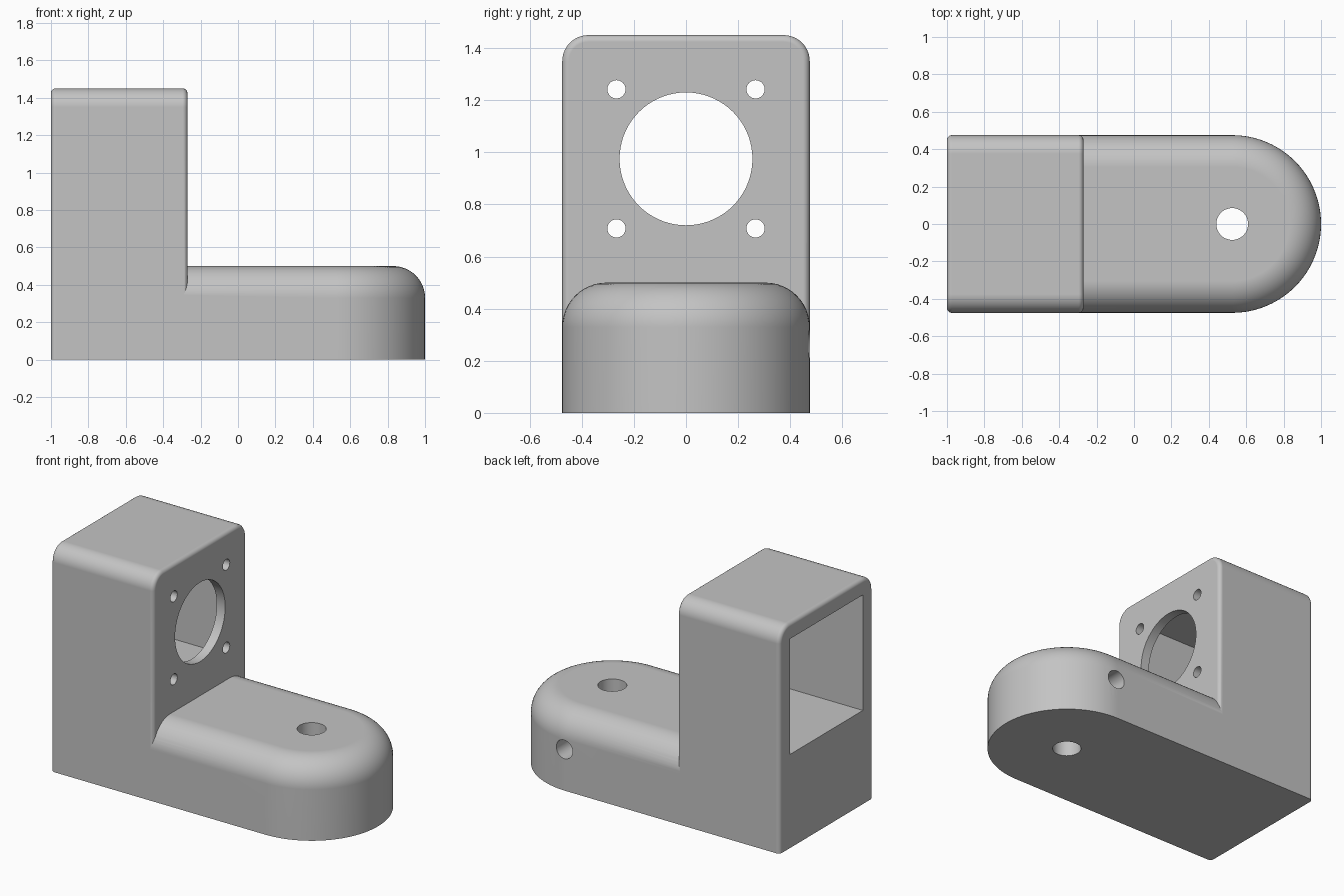
import bpy, bmesh, math
from mathutils import Matrix

if "Cube" in bpy.data.objects:
    bpy.data.objects.remove(bpy.data.objects["Cube"])

HALF = 0.475          # half width of the whole bracket
TIP = 0.525           # centre of the rounded end
AXIS_Z = 0.975        # height of the motor axis

grey = bpy.data.materials.new("light grey")
grey.diffuse_color = (0.55, 0.55, 0.55, 1)
grey.use_nodes = True
grey.node_tree.nodes["Principled BSDF"].inputs["Base Color"].default_value = grey.diffuse_color


def finish(bm, name):
    bmesh.ops.recalc_face_normals(bm, faces=bm.faces)
    mesh = bpy.data.meshes.new(name)
    bm.to_mesh(mesh)
    bm.free()
    mesh.materials.append(grey)
    obj = bpy.data.objects.new(name, mesh)
    bpy.context.collection.objects.link(obj)
    return obj


def loft(name, rings):
    """Skin rings with equal point counts and cap both ends."""
    bm = bmesh.new()
    rows = [[bm.verts.new(p) for p in ring] for ring in rings]
    n = len(rows[0])
    for a, b in zip(rows, rows[1:]):
        for i in range(n):
            j = (i + 1) % n
            bm.faces.new((a[i], a[j], b[j], b[i]))
    bm.faces.new(rows[0])
    bm.faces.new(rows[-1])
    return finish(bm, name)


def cylinder(name, radius, length, centre, axis, sides=48):
    bm = bmesh.new()
    turn = {"X": Matrix.Rotation(math.pi / 2, 4, "Y"),
            "Y": Matrix.Rotation(math.pi / 2, 4, "X"),
            "Z": Matrix.Identity(4)}[axis]
    bmesh.ops.create_cone(bm, cap_ends=True, segments=sides, radius1=radius,
                          radius2=radius, depth=length,
                          matrix=Matrix.Translation(centre) @ turn)
    return finish(bm, name)


def box(name, x0, x1, y0, y1, z0, z1):
    bm = bmesh.new()
    size = Matrix.Diagonal((x1 - x0, y1 - y0, z1 - z0, 1))
    mid = Matrix.Translation(((x0 + x1) / 2, (y0 + y1) / 2, (z0 + z1) / 2))
    bmesh.ops.create_cube(bm, size=1, matrix=mid @ size)
    return finish(bm, name)


def boolean(target, tool, operation):
    mod = target.modifiers.new("cut", "BOOLEAN")
    mod.operation, mod.solver, mod.object = operation, "EXACT", tool
    bpy.context.view_layer.objects.active = target
    bpy.ops.object.modifier_apply(modifier=mod.name)
    bpy.data.objects.remove(tool)


# Foot: a slab with a half-round end and a large top fillet
def foot_ring(r, z):
    arc = [math.pi * (i / 48 - 0.5) for i in range(49)]
    return ([(-0.6, -r, z)]
            + [(TIP + r * math.cos(a), r * math.sin(a), z) for a in arc]
            + [(-0.6, r, z)])


F = 0.17
quarter = [math.pi / 2 * i / 12 for i in range(13)]
foot = loft("foot", [foot_ring(HALF, 0)] + [
    foot_ring(HALF - F * (1 - math.cos(t)), 0.5 - F + F * math.sin(t)) for t in quarter])


# Tower: round-cornered profile with small fillets on its front and back rims
def tower_ring(x, d):
    w, top, r = HALF - d, 1.45 - d, 0.10 - d
    pts = [(x, -w, 0), (x, w, 0)]
    for cy, start in ((w - r, 0), (r - w, math.pi / 2)):
        for i in range(11):
            a = start + math.pi / 2 * i / 10
            pts.append((x, cy + r * math.cos(a), top - r + r * math.sin(a)))
    return pts


E = 0.026
steps = [math.pi / 2 * i / 6 for i in range(7)]
back = [tower_ring(-1 + E * (1 - math.sin(t)), E * (1 - math.cos(t))) for t in reversed(steps)]
front = [tower_ring(-0.27 - E * (1 - math.sin(t)), E * (1 - math.cos(t))) for t in steps]
bracket = loft("motor_bracket", back + front)
boolean(bracket, foot, "UNION")

# Square motor pocket, open at the back
boolean(bracket, box("pocket", -1.2, -0.33, -0.372, 0.372,
                     AXIS_Z - 0.372, AXIS_Z + 0.372), "DIFFERENCE")

# Shaft opening and four screw holes through the tower's face
boolean(bracket, cylinder("shaft_hole", 0.255, 0.4, (-0.3, 0, AXIS_Z), "X", 72), "DIFFERENCE")
for sy in (-1, 1):
    for sz in (-1, 1):
        boolean(bracket, cylinder("screw_hole", 0.035, 0.4,
                                  (-0.3, 0.267 * sy, AXIS_Z + 0.267 * sz), "X", 32), "DIFFERENCE")

# Vertical pin hole and a side hole that meets it
boolean(bracket, cylinder("pin_hole", 0.085, 1.2, (TIP, 0, 0.25), "Z"), "DIFFERENCE")
boolean(bracket, cylinder("side_hole", 0.06, 0.7, (TIP + 0.01, 0.35, 0.265), "Y", 32), "DIFFERENCE")

# Smooth fillets with crisp edges
bpy.ops.object.select_all(action="DESELECT")
bracket.select_set(True)
bpy.context.view_layer.objects.active = bracket
bpy.ops.object.shade_smooth_by_angle(angle=math.radians(25))
normals = bracket.modifiers.new("flat_normals", "WEIGHTED_NORMAL")
normals.keep_sharp = True
